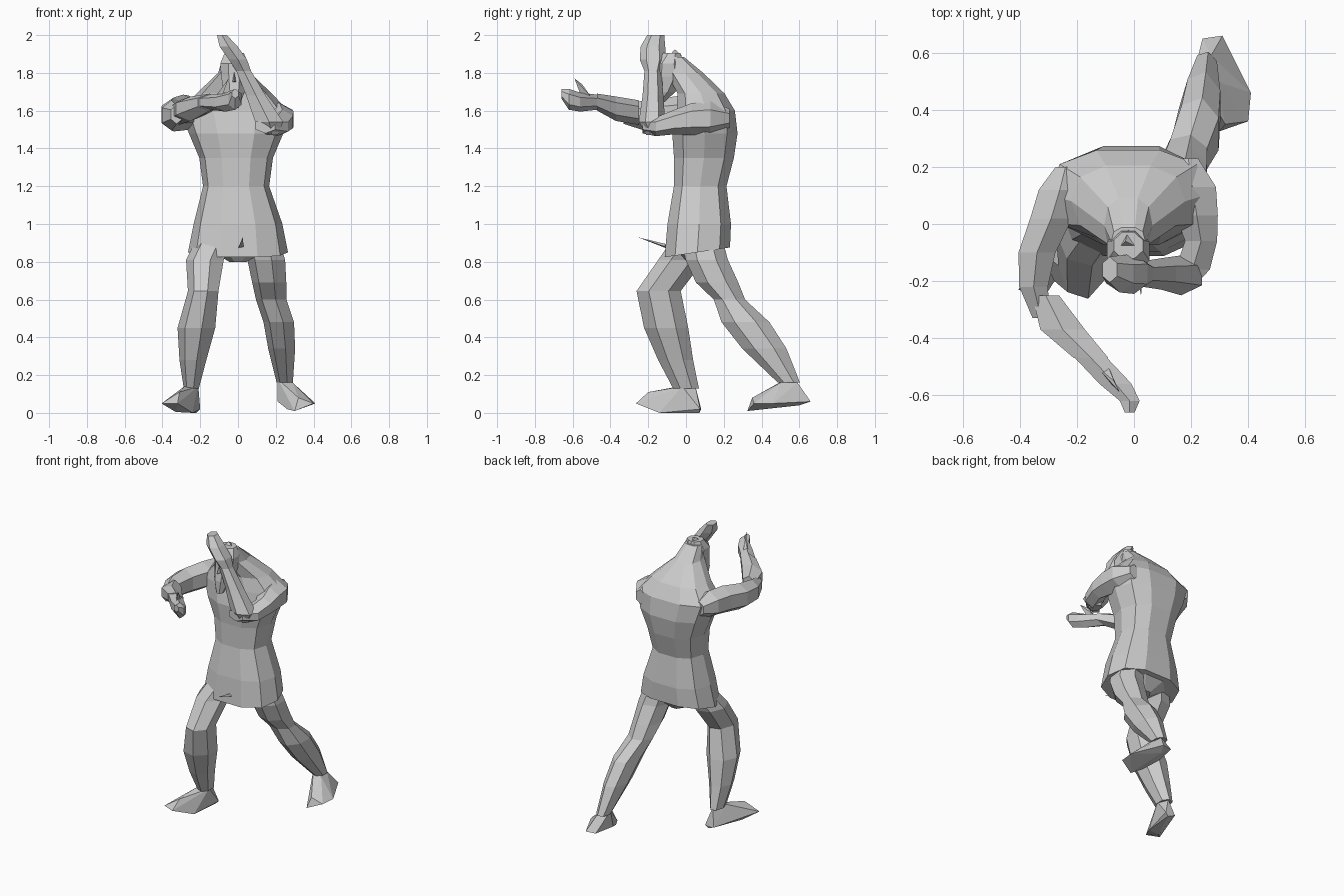
import bpy, bmesh, math
from mathutils import Vector


def finish(name, bm):
    bmesh.ops.recalc_face_normals(bm, faces=bm.faces)
    me = bpy.data.meshes.new(name)
    bm.to_mesh(me)
    bm.free()
    ob = bpy.data.objects.new(name, me)
    bpy.context.collection.objects.link(ob)
    return ob


def loft(name, rings, n=6, axis='z', power=1.0, turn=0.5):
    """Flat-faced skin through rings (x, y, z, half width, half depth[, tilt])
    lying level (axis z) or upright facing y (axis y)."""
    bm = bmesh.new()
    loops = []
    for r in rings:
        x, y, z, a, b = r[:5]
        tilt = r[5] if len(r) > 5 else 0
        loop = []
        for i in range(n):
            t = 2 * math.pi * (i + turn) / n
            c, s = math.cos(t), math.sin(t)
            u = a * math.copysign(abs(c) ** power, c)
            v = b * math.copysign(abs(s) ** power, s)
            p = (x + u, y + v, z + tilt * v) if axis == 'z' else (x + u, y, z + v)
            loop.append(bm.verts.new(p))
        loops.append(loop)
    for l0, l1 in zip(loops, loops[1:]):
        for i in range(n):
            j = (i + 1) % n
            bm.faces.new((l0[i], l0[j], l1[j], l1[i]))
    bm.faces.new(loops[0])
    bm.faces.new(loops[-1])
    return finish(name, bm)


def hull(name, points):
    """Faceted lump wrapped around a few points."""
    bm = bmesh.new()
    for p in points:
        bm.verts.new(Vector(p))
    res = bmesh.ops.convex_hull(bm, input=bm.verts)
    junk = [g for g in res["geom_interior"] + res["geom_unused"]
            if isinstance(g, bmesh.types.BMVert) and g.is_valid]
    bmesh.ops.delete(bm, geom=list(set(junk)), context='VERTS')
    return finish(name, bm)


# Torso from the flared tunic hem up through the hunched shoulders to the neck
loft("torso_and_tunic", [
    (0.00, 0.06, 0.85, 0.265, 0.18, 0.15),
    (0.00, 0.07, 1.00, 0.235, 0.175),
    (-0.01, 0.075, 1.20, 0.175, 0.145),
    (-0.01, 0.095, 1.35, 0.195, 0.165),
    (-0.01, 0.10, 1.48, 0.25, 0.18),
    (-0.02, 0.105, 1.60, 0.285, 0.16),
    (-0.02, 0.08, 1.69, 0.20, 0.13),
    (-0.02, -0.005, 1.80, 0.085, 0.10),
    (-0.02, -0.06, 1.885, 0.06, 0.05)], n=10, power=0.8, turn=0)

# Seat closing the underside of the tunic
loft("seat", [(0, 0.07, 0.80, 0.05, 0.07), (0, 0.07, 0.88, 0.20, 0.15)], n=8)

# Thin cloth tip sticking forward
hull("cloth_tip", [(0.0, -0.10, 0.87), (0.03, -0.11, 0.88),
                   (0.012, -0.11, 0.895), (0.025, -0.255, 0.93)])

# Head, bearded chin, nose and a small tuft
loft("head", [
    (-0.02, -0.17, 1.615, 0.025, 0.025),
    (-0.02, -0.125, 1.70, 0.06, 0.075),
    (-0.02, -0.095, 1.78, 0.075, 0.09),
    (-0.02, -0.095, 1.85, 0.08, 0.085),
    (-0.02, -0.075, 1.905, 0.055, 0.05)], n=8)
hull("nose", [(-0.04, -0.16, 1.75), (0.0, -0.16, 1.75),
              (-0.02, -0.16, 1.83), (-0.02, -0.205, 1.755)])
hull("hair_tuft", [(-0.05, -0.08, 1.90), (0.01, -0.08, 1.90),
                   (-0.02, -0.02, 1.89), (-0.03, -0.06, 1.925)])

# Forward-reaching arm
loft("reaching_upper_arm", [
    (-0.24, 0.20, 1.58, 0.04, 0.05),
    (-0.26, 0.12, 1.59, 0.085, 0.09),
    (-0.29, 0.02, 1.59, 0.085, 0.095),
    (-0.34, -0.10, 1.58, 0.075, 0.09),
    (-0.352, -0.22, 1.575, 0.058, 0.08),
    (-0.325, -0.33, 1.58, 0.035, 0.05)], axis='y')
loft("reaching_forearm", [
    (-0.31, -0.25, 1.59, 0.055, 0.065),
    (-0.25, -0.37, 1.61, 0.09, 0.065),
    (-0.15, -0.47, 1.645, 0.07, 0.045)], axis='y')
loft("reaching_hand", [
    (-0.15, -0.47, 1.645, 0.065, 0.04),
    (-0.065, -0.56, 1.645, 0.065, 0.05),
    (-0.015, -0.62, 1.66, 0.04, 0.055),
    (-0.015, -0.66, 1.69, 0.02, 0.025)], axis='y')
hull("reaching_thumb", [(-0.13, -0.50, 1.66), (-0.09, -0.50, 1.67), (-0.09, -0.55, 1.66),
                        (-0.07, -0.55, 1.74), (-0.05, -0.59, 1.77)])

# Folded arm guarding the face
loft("guarding_upper_arm", [
    (0.19, 0.23, 1.56, 0.04, 0.05),
    (0.205, 0.13, 1.56, 0.095, 0.09),
    (0.22, 0.03, 1.555, 0.085, 0.085),
    (0.235, -0.06, 1.54, 0.065, 0.065),
    (0.205, -0.16, 1.515, 0.07, 0.05),
    (0.145, -0.23, 1.52, 0.06, 0.04)], axis='y')
loft("guarding_forearm", [
    (0.18, -0.16, 1.47, 0.035, 0.05),
    (0.165, -0.18, 1.54, 0.085, 0.07),
    (0.095, -0.175, 1.68, 0.06, 0.055),
    (0.03, -0.175, 1.81, 0.045, 0.045)])
loft("guarding_hand", [
    (0.03, -0.175, 1.81, 0.045, 0.045),
    (0.0, -0.175, 1.87, 0.055, 0.07),
    (-0.05, -0.175, 1.94, 0.055, 0.065),
    (-0.085, -0.16, 2.00, 0.03, 0.045)])

# Front bent leg
loft("front_thigh", [
    (-0.11, 0.05, 0.94, 0.10, 0.11),
    (-0.17, -0.025, 0.81, 0.105, 0.125),
    (-0.18, -0.145, 0.645, 0.085, 0.12)], n=7)
loft("front_shin", [
    (-0.18, -0.145, 0.645, 0.085, 0.12),
    (-0.215, -0.105, 0.45, 0.105, 0.12),
    (-0.235, -0.055, 0.28, 0.075, 0.095),
    (-0.245, 0.00, 0.13, 0.042, 0.07)], n=7)
hull("front_foot", [
    (-0.27, 0.08, 0.02), (-0.20, 0.075, 0.02), (-0.22, 0.07, 0.0),
    (-0.285, -0.04, 0.14), (-0.21, -0.02, 0.14), (-0.24, 0.05, 0.14),
    (-0.405, -0.23, 0.05), (-0.32, -0.265, 0.05), (-0.31, -0.20, 0.11),
    (-0.33, -0.15, 0.005), (-0.24, -0.14, 0.0)])

# Rear stretched leg
loft("rear_thigh", [
    (0.12, 0.08, 0.94, 0.10, 0.11),
    (0.155, 0.11, 0.81, 0.105, 0.115),
    (0.17, 0.165, 0.69, 0.095, 0.115),
    (0.18, 0.23, 0.60, 0.085, 0.085)], n=7)
loft("rear_shin", [
    (0.18, 0.23, 0.60, 0.085, 0.085),
    (0.22, 0.315, 0.48, 0.085, 0.13),
    (0.235, 0.415, 0.34, 0.075, 0.12),
    (0.25, 0.545, 0.16, 0.045, 0.06)], n=7)
hull("rear_foot", [
    (0.24, 0.65, 0.06), (0.31, 0.66, 0.06), (0.28, 0.60, 0.04),
    (0.21, 0.53, 0.18), (0.29, 0.50, 0.16), (0.27, 0.59, 0.16),
    (0.21, 0.50, 0.06), (0.41, 0.46, 0.05), (0.40, 0.36, 0.05),
    (0.32, 0.35, 0.08), (0.30, 0.325, 0.01), (0.26, 0.40, 0.02)])
